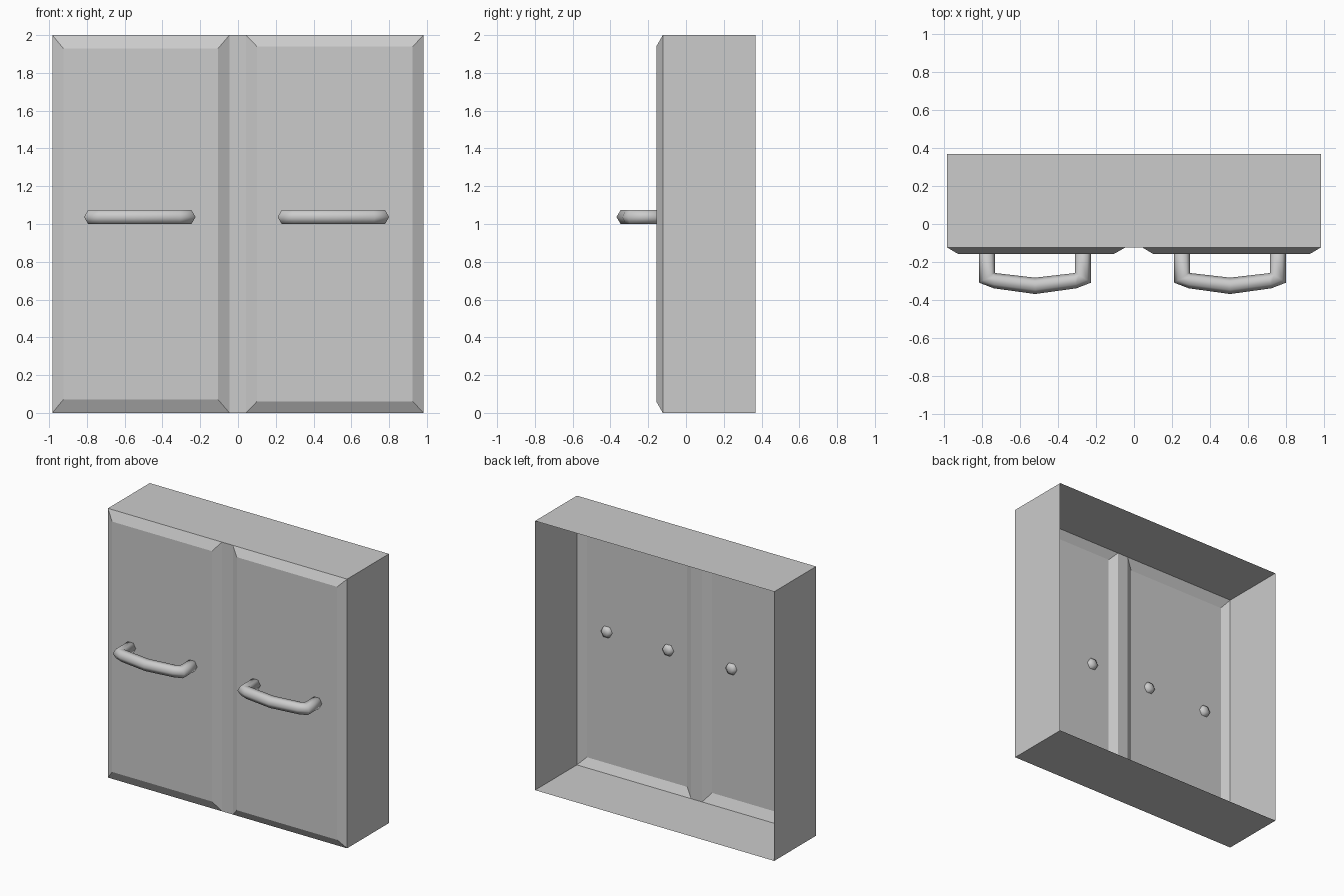
import bpy, bmesh
from math import sin, cos, pi
from mathutils import Vector

if "Cube" in bpy.data.objects:
    bpy.data.objects.remove(bpy.data.objects["Cube"])

W, FRONT, RAISED, BACK, H = 0.983, -0.123, -0.157, 0.368, 2.0


def finish(name, bm, smooth=False):
    bmesh.ops.remove_doubles(bm, verts=bm.verts, dist=0.0005)
    me = bpy.data.meshes.new(name)
    bm.to_mesh(me)
    bm.free()
    for p in me.polygons:
        p.use_smooth = smooth
    ob = bpy.data.objects.new(name, me)
    bpy.context.collection.objects.link(ob)
    return ob


def rect(bm, x0, x1, y, z0, z1):
    # counter-clockwise seen from the front
    return [bm.verts.new(c) for c in
            ((x0, y, z0), (x1, y, z0), (x1, y, z1), (x0, y, z1))]


def bridge(bm, outer, inner):
    n = len(outer)
    for i in range(n):
        j = (i + 1) % n
        bm.faces.new((outer[i], outer[j], inner[j], inner[i]))


# Cabinet shell: four thin walls, open back, and the strip between the doors
bm = bmesh.new()
bridge(bm, rect(bm, -W, W, BACK, 0, H), rect(bm, -W, W, FRONT, 0, H))
bm.faces.new(rect(bm, -0.045, 0.043, FRONT, 0, H))
finish("cabinet_shell", bm)


# Doors: raised panels with bevelled borders, hollow behind
def door(name, x0, x1, ix0, ix1, inset):
    bm = bmesh.new()
    top = rect(bm, ix0, ix1, RAISED, inset, H - inset)
    bridge(bm, rect(bm, x0, x1, FRONT, 0, H), top)
    bm.faces.new(top)
    finish(name, bm)


door("left_door", -W, -0.045, -0.925, -0.105, 0.07)
door("right_door", 0.043, W, 0.10, 0.925, 0.06)


# Handles: six-sided bent tubes, given as inner and outer edge points in plan
HALF = [((-0.231, -0.128), (-0.272, -0.128)),
        ((-0.210, -0.142), (-0.295, -0.142)),
        ((-0.210, -0.256), (-0.295, -0.308)),
        ((-0.207, -0.258), (-0.217, -0.338)),
        ((0.0, -0.282), (0.0, -0.368))]


def handle(name, cx, cz=1.037, rz=0.0425):
    mirrored = [tuple((-x, y) for x, y in pair) for pair in HALF[-2::-1]]
    path = HALF + mirrored
    bm = bmesh.new()
    rings = []
    for k, (a, b) in enumerate(path):
        a, b = Vector(a), Vector(b)
        mid, half = (a + b) / 2, (b - a) / 2
        r = rz * (0.5 if k in (0, len(path) - 1) else 1)
        ring = []
        for i in range(6):
            t = i * pi / 3
            p = mid + half * cos(t)
            ring.append(bm.verts.new((cx + p.x, p.y, cz + r * sin(t))))
        rings.append(ring)
    for r0, r1 in zip(rings, rings[1:]):
        bridge(bm, r0, r1)
    bm.faces.new(rings[0])
    bm.faces.new(rings[-1])
    bmesh.ops.recalc_face_normals(bm, faces=bm.faces)
    finish(name, bm, smooth=True)


handle("left_handle", -0.52)
handle("right_handle", 0.505)
